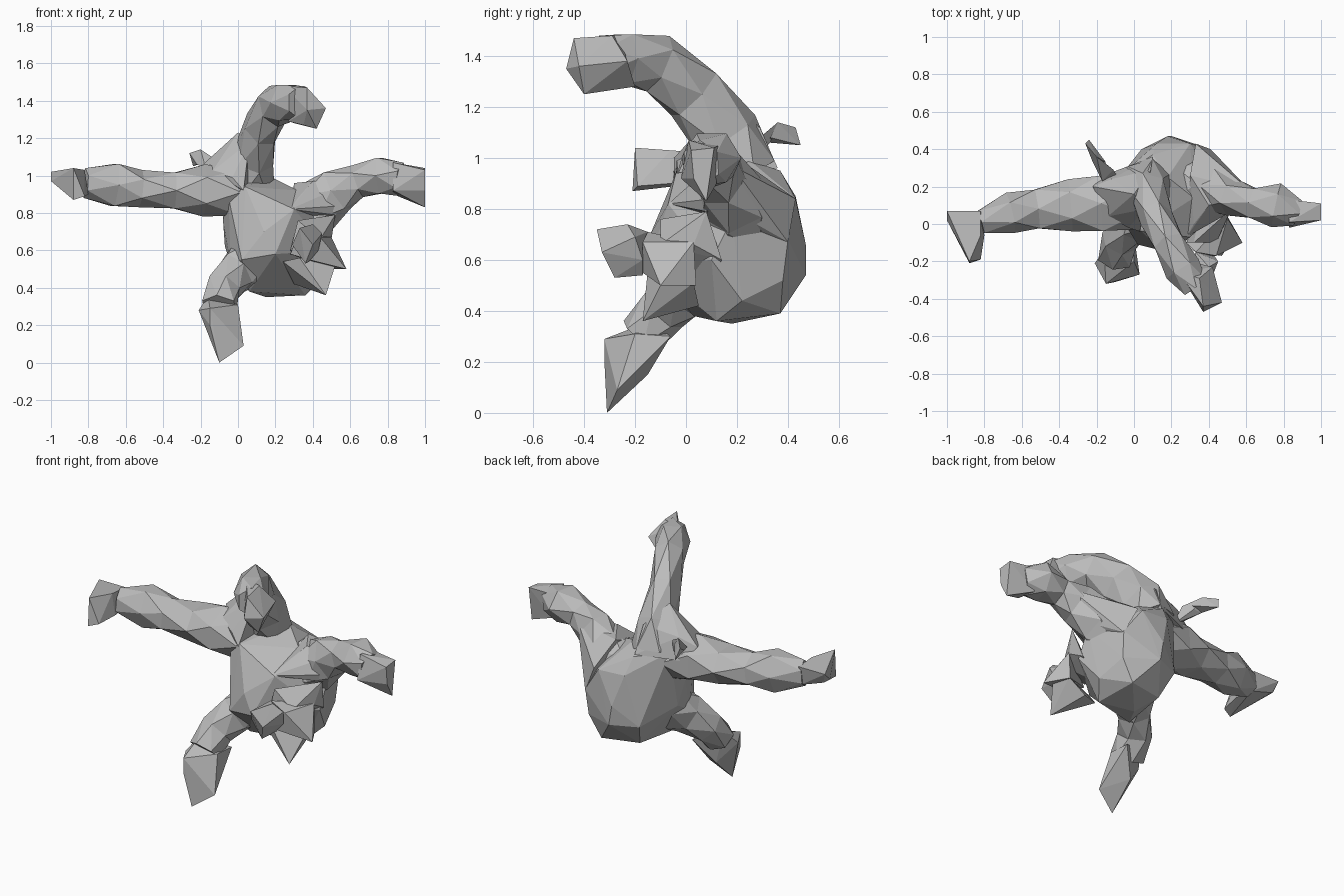
import bpy
import bmesh
from math import cos, sin, pi
from mathutils import Vector

cube = bpy.data.objects.get("Cube")
if cube:
    bpy.data.objects.remove(cube, do_unlink=True)

# One plain grey for the whole creature
clay = bpy.data.materials.new("clay_grey")
clay.use_nodes = True
grey = (0.5, 0.5, 0.5, 1)
clay.diffuse_color = grey
clay.node_tree.nodes["Principled BSDF"].inputs["Base Color"].default_value = grey

UNIT = 0.01  # part measurements below are in hundredths


def finish(name, bm):
    """Turn a bmesh into a flat shaded grey object."""
    bmesh.ops.recalc_face_normals(bm, faces=bm.faces)
    mesh = bpy.data.meshes.new(name)
    bm.to_mesh(mesh)
    bm.free()
    mesh.materials.append(clay)
    part = bpy.data.objects.new(name, mesh)
    bpy.context.collection.objects.link(part)
    return part


def faceted(name, corners):
    """Wrap a chunky solid around a few corner points."""
    bm = bmesh.new()
    for corner in corners:
        bm.verts.new(Vector(corner) * UNIT)
    result = bmesh.ops.convex_hull(bm, input=bm.verts)
    inside = [item for item in result["geom_interior"]
              if isinstance(item, bmesh.types.BMVert)]
    bmesh.ops.delete(bm, geom=inside, context="VERTS")
    return finish(name, bm)


def limb(name, stations, sides=6):
    """Loft staggered oval rings; each station is x, y, z, half width, half height."""
    bm = bmesh.new()
    centres = [Vector(station[:3]) * UNIT for station in stations]
    last = len(centres) - 1
    rings = []
    for index, (centre, station) in enumerate(zip(centres, stations)):
        along = (centres[min(index + 1, last)] - centres[max(index - 1, 0)]).normalized()
        across = along.cross(Vector((0, 0, 1))).normalized()
        upward = across.cross(along)
        width, height = station[3] * UNIT, station[4] * UNIT
        ring = []
        for step in range(sides):
            angle = (2 * step + index) * pi / sides
            offset = across * cos(angle) * width + upward * sin(angle) * height
            ring.append(bm.verts.new(centre + offset))
        rings.append(ring)
    for near, far in zip(rings, rings[1:]):
        for step in range(sides):
            following = (step + 1) % sides
            bm.faces.new((near[step], near[following], far[step]))
            bm.faces.new((far[step], near[following], far[following]))
    bm.faces.new(rings[0])
    bm.faces.new(rings[-1])
    return finish(name, bm)


# Rounded torso with a domed back
faceted("body", [
    (6, 3, 38), (15, 18, 35), (32, 37, 39), (36, 12, 36), (9, 32, 40),
    (20, 47, 54), (18, 47, 66), (4, 40, 54), (40, 38, 52), (41, 40, 68),
    (12, 43, 85), (30, 43, 84), (-7, 18, 62), (-4, 2, 53), (-8, 12, 76),
    (-5, 0, 88), (4, -4, 94), (14, -14, 70), (20, -15, 58), (2, -11, 55),
    (30, -7, 82), (-7, 26, 98), (18, 25, 99), (32, 14, 92), (10, 37, 95),
    (49, 10, 60), (49, 18, 76), (44, 22, 44),
])

# Arched neck ending in a blunt drooping head
limb("neck", [
    (6, 23, 94, 14, 13),
    (8, 16, 109, 11, 14),
    (12, 3, 125, 9, 13),
    (19, -11, 137, 9, 12),
    (26, -24, 139, 10, 11),
    (33, -34, 139, 8, 9),
])
faceted("head", [
    (24, -26, 148), (35, -29, 148), (27, -30, 129), (42, -23, 138),
    (37, -44, 147), (37, -47, 135), (47, -42, 136), (42, -40, 125),
    (35, -39, 127), (30, -20, 128),
])
# Sloping muscle between neck and arm
faceted("right_shoulder", [
    (-12, 24, 108), (0, 16, 123), (-22, 20, 103), (-16, 26, 95),
    (-14, 4, 102), (-3, -2, 99), (9, 29, 112), (10, 36, 96), (6, 8, 118),
    (3, -4, 92),
])

# Long outstretched arm with a hand bent forward
limb("right_arm", [
    (0, 13, 91, 16, 14),
    (-18, 11, 92, 17, 14),
    (-34, 10, 92, 14, 11),
    (-52, 8, 93, 12, 10),
    (-66, 6, 95, 11, 13),
    (-82, 1, 96, 7, 8),
])
faceted("right_hand", [
    (-100, 7, 102), (-100, 2, 97), (-82, 7, 102), (-82, -6, 103),
    (-80, -6, 90), (-88, -20, 104), (-88, -21, 87), (-82, -19, 89),
    (-82, 5, 90), (-97, 4, 95),
])

# Opposite arm rising from a deep shoulder
limb("left_arm", [
    (28, 21, 75, 18, 19),
    (42, 19, 83, 14, 15),
    (53, 14, 92, 10, 13),
    (64, 11, 97, 9, 9),
    (76, 10, 100, 12, 11),
    (87, 6, 98, 8, 9),
])
faceted("left_hand", [
    (100, 8, 83), (100, 2, 103), (100, 11, 104), (83, -2, 92),
    (83, 12, 90), (83, 13, 105), (83, 1, 107), (100, 3, 92),
])
# Web of skin between that arm and the back
faceted("left_shoulder", [
    (33, 43, 84), (41, 40, 67), (62, 18, 97), (58, 10, 84), (52, 8, 79),
    (40, 10, 97), (30, 26, 96), (32, 0, 88), (28, -7, 82),
])

# Hanging leg and pointed foot
limb("right_leg", [
    (8, 8, 55, 14, 14),
    (-1, -1, 48, 10, 12),
    (-8, -9, 40, 10, 10),
    (-10, -18, 30, 10, 9),
])
faceted("right_foot", [
    (-21, -21, 28), (-15, -32, 29), (-15, -32, 20), (-10, -31, 0),
    (3, -27, 9), (1, -14, 23), (-10, -15, 15), (0, -20, 31),
    (-16, -14, 36), (0, -6, 30),
])

# Folded leg: thigh, flared knee, hanging spur and a short foot to the front
faceted("left_thigh", [
    (50, 3, 66), (52, 8, 79), (32, -10, 76), (28, -10, 60),
    (36, 10, 50), (49, 14, 60), (44, -10, 66),
])
faceted("left_knee", [
    (58, -10, 50), (50, 3, 67), (44, -17, 67), (38, -17, 55),
    (33, -15, 71), (50, 4, 50), (28, -10, 58),
])
faceted("left_spur", [
    (47, -17, 36), (33, -15, 56), (24, -10, 54), (50, 3, 51),
    (52, -9, 52), (40, 5, 42), (30, 2, 42),
])
faceted("left_foot", [
    (29, -28, 63), (33, -35, 72), (40, -23, 74), (45, -20, 69),
    (43, -17, 60), (36, -28, 53), (38, -17, 54), (33, -15, 71),
    (40, -33, 63),
])

# Small tail behind the shoulder
faceted("tail", [
    (-8, 24, 97), (-17, 23, 103), (-11, 29, 108), (-20, 36, 114),
    (-22, 33, 106), (-16, 33, 106),
])
faceted("tail_tip", [
    (-20, 36, 114), (-22, 33, 106), (-15, 33, 108), (-26, 43, 112),
    (-24, 45, 105),
])
